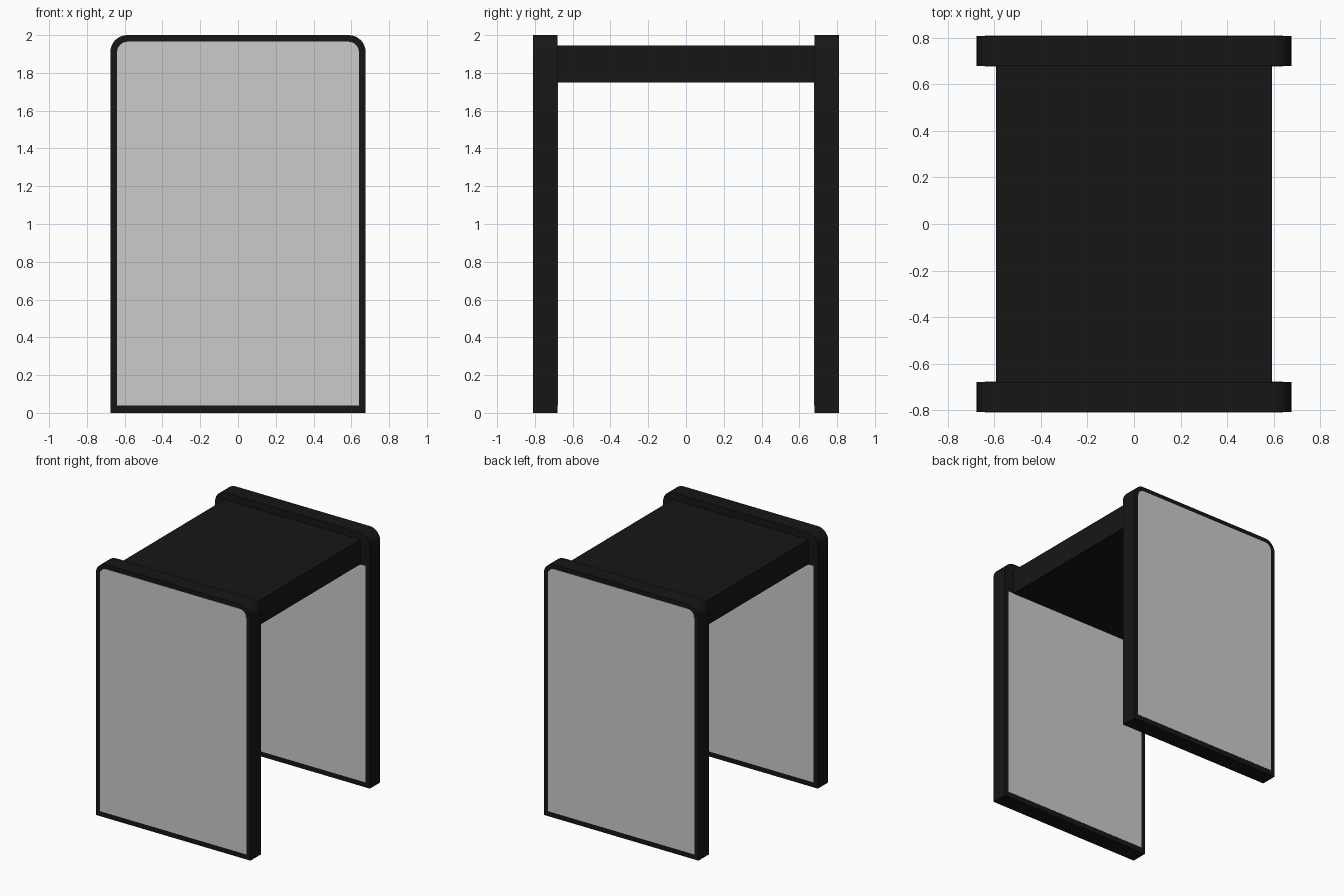
import bpy, bmesh, math

if "Cube" in bpy.data.objects:
    bpy.data.objects.remove(bpy.data.objects["Cube"])

dark = bpy.data.materials.new("dark_frame")
dark.diffuse_color = (0.008, 0.008, 0.008, 1)
dark.use_nodes = True
dark.node_tree.nodes["Principled BSDF"].inputs["Base Color"].default_value = dark.diffuse_color


def outline(half_w, z0, z1, r):
    """Upright rectangle with rounded top corners, as (x, z) points."""
    pts = [(-half_w, z0), (half_w, z0)]
    if r == 0:
        return pts + [(half_w, z1), (-half_w, z1)]
    for cx, start in ((half_w - r, 0), (r - half_w, 90)):
        for i in range(9):
            a = math.radians(start + 90 * i / 8)
            pts.append((cx + r * math.cos(a), z1 - r + r * math.sin(a)))
    return pts


def extrude(name, pts, y0, y1, mat=None):
    """Solid made by pushing an (x, z) outline from y0 to y1."""
    bm = bmesh.new()
    face = bm.faces.new([bm.verts.new((x, y0, z)) for x, z in pts])
    ext = bmesh.ops.extrude_face_region(bm, geom=[face], use_keep_orig=True)
    moved = [g for g in ext["geom"] if isinstance(g, bmesh.types.BMVert)]
    bmesh.ops.translate(bm, verts=moved, vec=(0, y1 - y0, 0))
    bmesh.ops.recalc_face_normals(bm, faces=bm.faces)
    mesh = bpy.data.meshes.new(name)
    bm.to_mesh(mesh)
    bm.free()
    obj = bpy.data.objects.new(name, mesh)
    bpy.context.collection.objects.link(obj)
    if mat:
        mesh.materials.append(mat)
    bpy.ops.object.select_all(action="DESELECT")
    obj.select_set(True)
    bpy.context.view_layer.objects.active = obj
    bpy.ops.object.shade_smooth_by_angle(angle=math.radians(30))
    return obj


Y_IN, Y_OUT, SKIN = 0.68, 0.811, 0.002

for side, s in (("front", -1), ("back", 1)):
    # Dark slab with rounded top corners
    extrude(side + "_slab", outline(0.676, 0, 2, 0.09), s * Y_IN, s * (Y_OUT - SKIN), dark)
    # Grey outer panel
    extrude(side + "_outer_panel", outline(0.64, 0.04, 1.965, 0.055),
            s * (Y_OUT - SKIN), s * Y_OUT)
    # Grey inner panel, ending at the underside of the bridge
    extrude(side + "_inner_panel", outline(0.64, 0.04, 1.75, 0),
            s * Y_IN, s * (Y_IN - SKIN))

# Bridge joining the two slabs
extrude("top_bridge", outline(0.593, 1.75, 1.944, 0), -Y_IN, Y_IN, dark)
